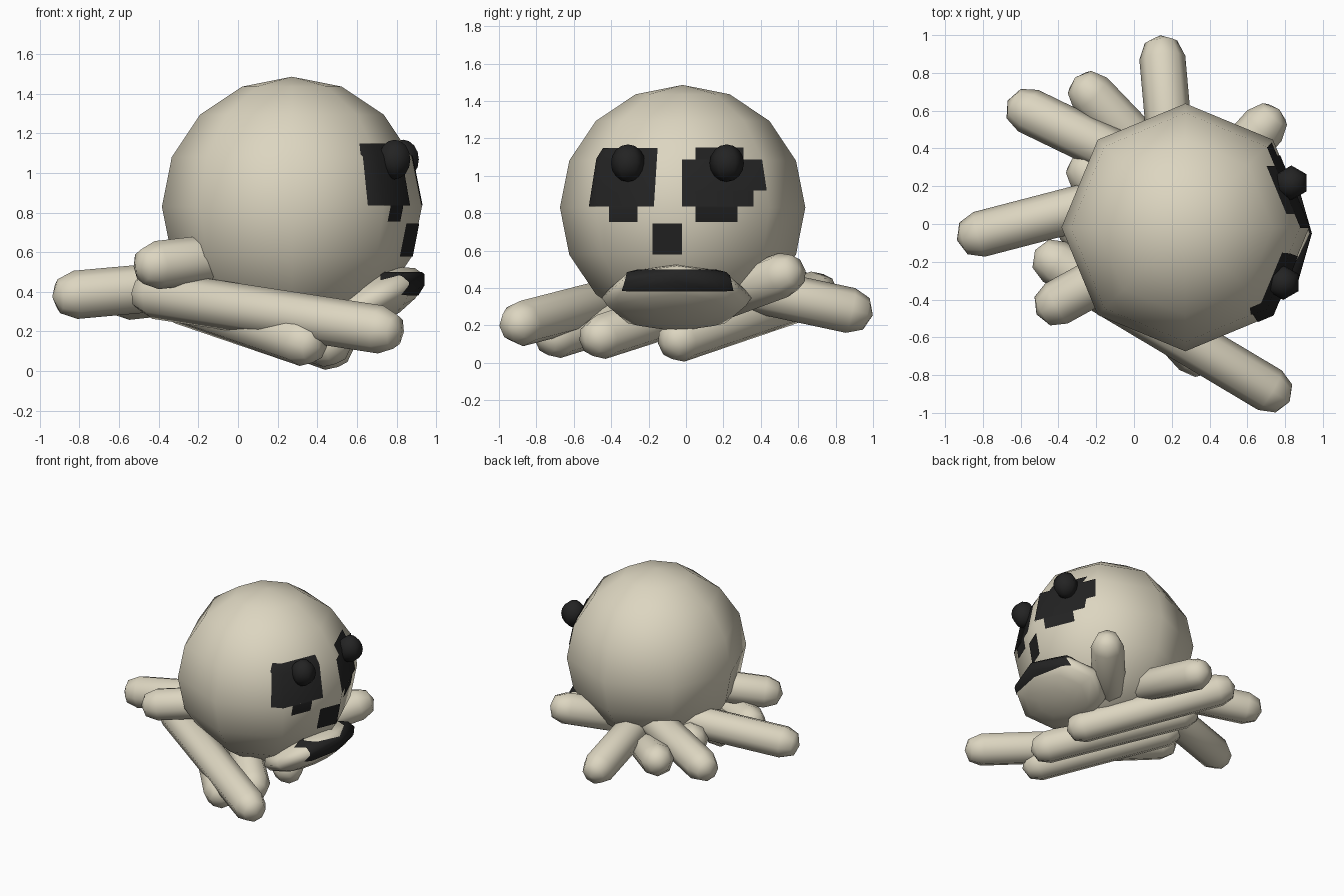
import bpy, bmesh, math
from mathutils import Vector, Matrix

if "Cube" in bpy.data.objects:
    bpy.data.objects.remove(bpy.data.objects["Cube"])


def material(name, rgb):
    m = bpy.data.materials.new(name)
    m.diffuse_color = (*rgb, 1)
    m.use_nodes = True
    m.node_tree.nodes["Principled BSDF"].inputs["Base Color"].default_value = m.diffuse_color
    return m


CREAM = material("cream skin", (0.72, 0.67, 0.53))
BLACK = material("black", (0.017, 0.017, 0.017))


def finish(bm, name, mat):
    me = bpy.data.meshes.new(name)
    for f in bm.faces:
        f.smooth = True
    bm.to_mesh(me)
    bm.free()
    me.materials.append(mat)
    ob = bpy.data.objects.new(name, me)
    bpy.context.collection.objects.link(ob)
    return ob


def ellipsoid(center, radii, tilt=0.0, seg=8, rings=8):
    bm = bmesh.new()
    mat = (Matrix.Translation(center) @ Matrix.Rotation(-tilt, 4, 'Y')
           @ Matrix.Diagonal((*radii, 1)))
    bmesh.ops.create_uvsphere(bm, u_segments=seg, v_segments=rings, radius=1, matrix=mat)
    return bm


def capsule(name, tip, root, r=0.122):
    a, b = Vector(tip), Vector(root)
    length = (b - a).length
    k = r * 0.707
    prof = [(0, -r), (k, -k), (r, 0), (r, length), (k, length + k), (0, length + r)]
    bm = bmesh.new()
    vs = [bm.verts.new((x, 0, z)) for x, z in prof]
    es = [bm.edges.new(p) for p in zip(vs, vs[1:])]
    bmesh.ops.spin(bm, geom=vs + es, axis=(0, 0, 1), cent=(0, 0, 0),
                   steps=8, angle=math.tau, use_duplicate=False)
    bmesh.ops.remove_doubles(bm, verts=bm.verts, dist=0.001)
    bmesh.ops.recalc_face_normals(bm, faces=bm.faces)
    rot = (b - a).to_track_quat('Z', 'Y').to_matrix().to_4x4()
    bm.transform(Matrix.Translation(a) @ rot)
    finish(bm, name, CREAM)


def painted_patch(name, surface, poly, min_x):
    """Cut the (y, z) polygon out of a copy of the surface, lifted slightly."""
    bm = surface()
    cuts = [((min_x, 0, 0), (-1, 0, 0))]
    for (y0, z0), (y1, z1) in zip(poly, poly[1:] + poly[:1]):
        cuts.append(((0, y0, z0), (0, z1 - z0, y0 - y1)))
    for co, no in cuts:
        geom = bm.verts[:] + bm.edges[:] + bm.faces[:]
        bmesh.ops.bisect_plane(bm, geom=geom, plane_co=co,
                               plane_no=Vector(no).normalized(), clear_outer=True)
    bm.normal_update()
    for v in bm.verts:
        v.co += v.normal * 0.005
    finish(bm, name, BLACK)


# Head and protruding lip
HEAD = (0.272, -0.018, 0.83)


def head():
    return ellipsoid(HEAD, (0.656, 0.656, 0.656))


def mouth():
    return ellipsoid((0.66, -0.05, 0.347), (0.31, 0.40, 0.125), math.radians(27))


finish(head(), "head", CREAM)
finish(mouth(), "mouth", CREAM)

# Painted eye patches, nose and lip line, as convex pieces in (y, z)
eye_a = [
    [(-.515, .835), (-.17, .835), (-.15, 1.146), (-.44, 1.146), (-.475, 1.09)],
    [(-.41, .755), (-.257, .755), (-.257, .835), (-.41, .835)],
]
eye_b = [
    [(-.02, .835), (.36, .835), (.36, .92), (-.02, .92)],
    [(-.02, .92), (.43, .92), (.405, 1.085), (-.02, 1.085)],
    [(.05, 1.085), (.305, 1.085), (.305, 1.15), (.05, 1.15)],
    [(.05, .755), (.273, .755), (.273, .835), (.05, .835)],
]
for i, p in enumerate(eye_a):
    painted_patch(f"right_eye_patch_{i}", head, p, 0.4)
for i, p in enumerate(eye_b):
    painted_patch(f"left_eye_patch_{i}", head, p, 0.4)
painted_patch("nose_patch", head, [(-.177, .58), (-.02, .58), (-.02, .745), (-.177, .745)], 0.4)
painted_patch("lip_line", mouth, [(-.34, .385), (.25, .385), (.225, .495), (-.31, .495)], 0.72)

# Eyeballs
for name, c in (("right_eye", (0.79, -0.31, 1.068)), ("left_eye", (0.833, 0.218, 1.068))):
    finish(ellipsoid(c, (0.092, 0.092, 0.1), seg=6), name, BLACK)

# Tentacles: (outer end, inner end)
tentacles = [
    ((0.72, -0.88, 0.21), (-0.42, -0.20, 0.385)),
    ((-0.23, 0.69, 0.37), (0.46, -0.03, 0.125)),
    ((0.45, -0.45, 0.14), (-0.24, 0.27, 0.37)),
    ((0.33, -0.69, 0.145), (-0.30, 0.00, 0.36)),
    ((0.15, 0.88, 0.28), (0.20, 0.32, 0.40)),
    ((-0.56, 0.60, 0.38), (0.08, 0.29, 0.45)),
    ((-0.82, -0.055, 0.385), (0.12, 0.19, 0.47)),
    ((-0.41, -0.42, 0.535), (0.08, -0.15, 0.59)),
    ((0.69, 0.52, 0.47), (0.42, 0.22, 0.36)),
]
for i, (tip, root) in enumerate(tentacles):
    capsule(f"tentacle_{i + 1}", tip, root)
